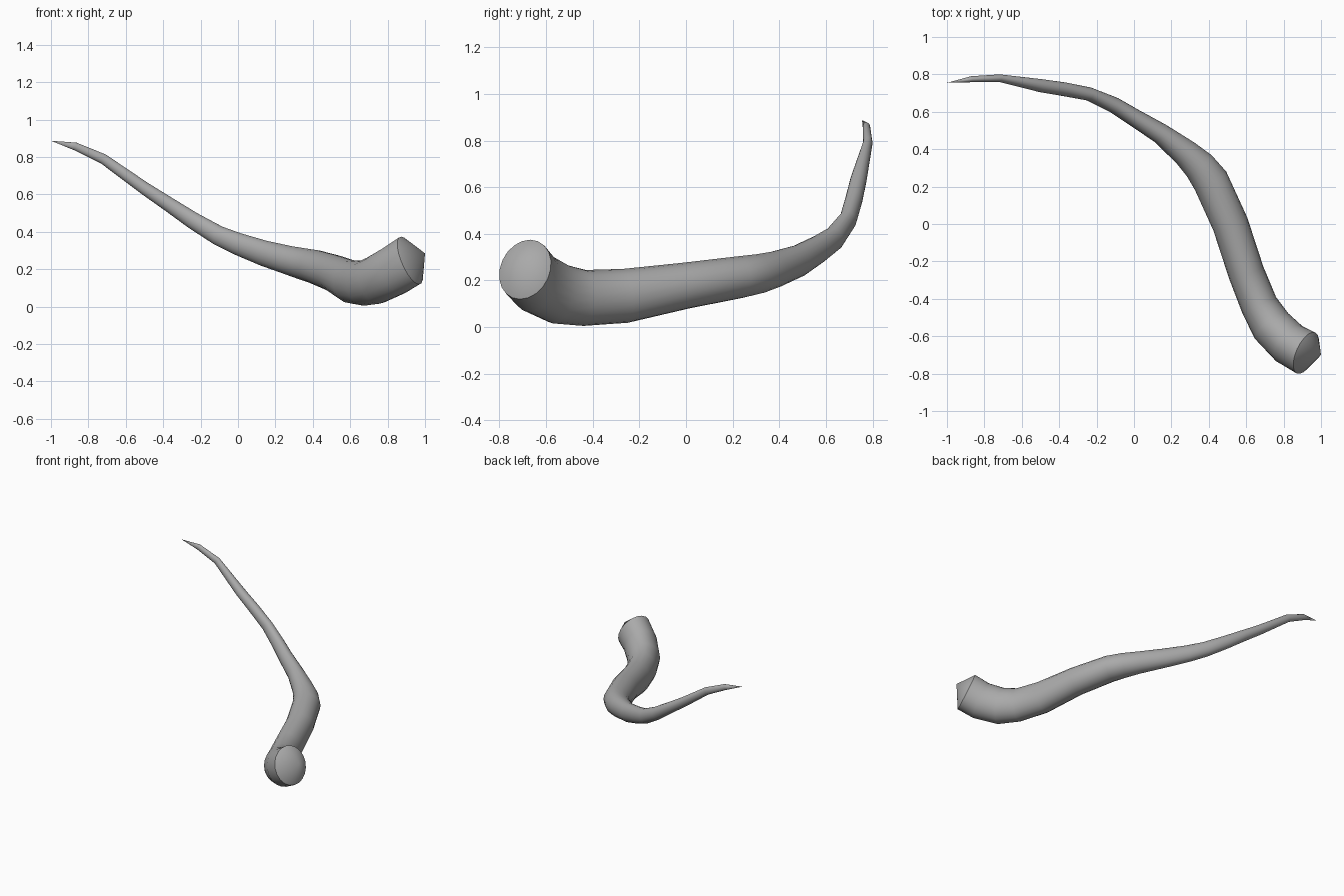
import bpy, bmesh, math
from mathutils import Vector

if "Cube" in bpy.data.objects:
    bpy.data.objects.remove(bpy.data.objects["Cube"])

grey = bpy.data.materials.new("plain grey")
grey.use_nodes = True
grey.diffuse_color = (0.4, 0.4, 0.4, 1)
grey.node_tree.nodes["Principled BSDF"].inputs["Base Color"].default_value = (0.4, 0.4, 0.4, 1)

SIDES = 20
BASE_AXIS = Vector((-0.84, 0.38, -0.38)).normalized()
BASE_APEX = Vector((1, -0.7, 0.285))
TIP = Vector((-1, 0.755, 0.887))

# Stations along the horn: x, y, z, half width, half height
STATIONS = [
    (0.92, -0.69, 0.247, 0.12, 0.138),
    (0.83, -0.64, 0.19, 0.117, 0.135),
    (0.735, -0.545, 0.142, 0.112, 0.13),
    (0.67, -0.435, 0.125, 0.1, 0.12),
    (0.6, -0.26, 0.134, 0.097, 0.116),
    (0.515, 0, 0.178, 0.097, 0.099),
    (0.41, 0.23, 0.214, 0.097, 0.09),
    (0.35, 0.31, 0.228, 0.087, 0.085),
    (0.275, 0.38, 0.247, 0.073, 0.078),
    (0.14, 0.485, 0.285, 0.055, 0.069),
    (0, 0.57, 0.335, 0.047, 0.06),
    (-0.105, 0.635, 0.38, 0.043, 0.053),
    (-0.24, 0.695, 0.46, 0.036, 0.046),
    (-0.37, 0.72, 0.547, 0.037, 0.039),
    (-0.5, 0.74, 0.633, 0.035, 0.034),
    (-0.72, 0.78, 0.79, 0.02, 0.027),
    (-0.87, 0.774, 0.857, 0.016, 0.021),
]


def make_ring(bm, centre, axis, width, height):
    side = axis.cross(Vector((0, 0, 1))).normalized()
    up = side.cross(axis)
    angles = [math.tau * i / SIDES for i in range(SIDES)]
    return [bm.verts.new(centre + side * width * math.cos(a) + up * height * math.sin(a))
            for a in angles]


def close_with_point(bm, ring, point):
    apex = bm.verts.new(point)
    for i in range(SIDES):
        bm.faces.new((ring[i - 1], ring[i], apex))


def finish(bm, name):
    bmesh.ops.recalc_face_normals(bm, faces=bm.faces)
    mesh = bpy.data.meshes.new(name)
    bm.to_mesh(mesh)
    bm.free()
    mesh.materials.append(grey)
    obj = bpy.data.objects.new(name, mesh)
    bpy.context.collection.objects.link(obj)
    bpy.ops.object.select_all(action="DESELECT")
    obj.select_set(True)
    bpy.context.view_layer.objects.active = obj
    bpy.ops.object.shade_smooth_by_angle(angle=math.radians(40))


# Curved tapering horn with a pointed tip and a shallow cone over its wide end
bm = bmesh.new()
centres = [Vector(s[:3]) for s in STATIONS]
path = centres + [TIP]
rings = []
for i, (x, y, z, width, height) in enumerate(STATIONS):
    if i == 0:
        axis = BASE_AXIS
    else:
        before = (path[i] - path[i - 1]).normalized()
        after = (path[i + 1] - path[i]).normalized()
        axis = (before + after).normalized()
    rings.append(make_ring(bm, centres[i], axis, width, height))
for a, b in zip(rings, rings[1:]):
    for i in range(SIDES):
        bm.faces.new((a[i - 1], a[i], b[i], b[i - 1]))
close_with_point(bm, rings[0], BASE_APEX)
close_with_point(bm, rings[-1], TIP)
finish(bm, "curved_horn")
